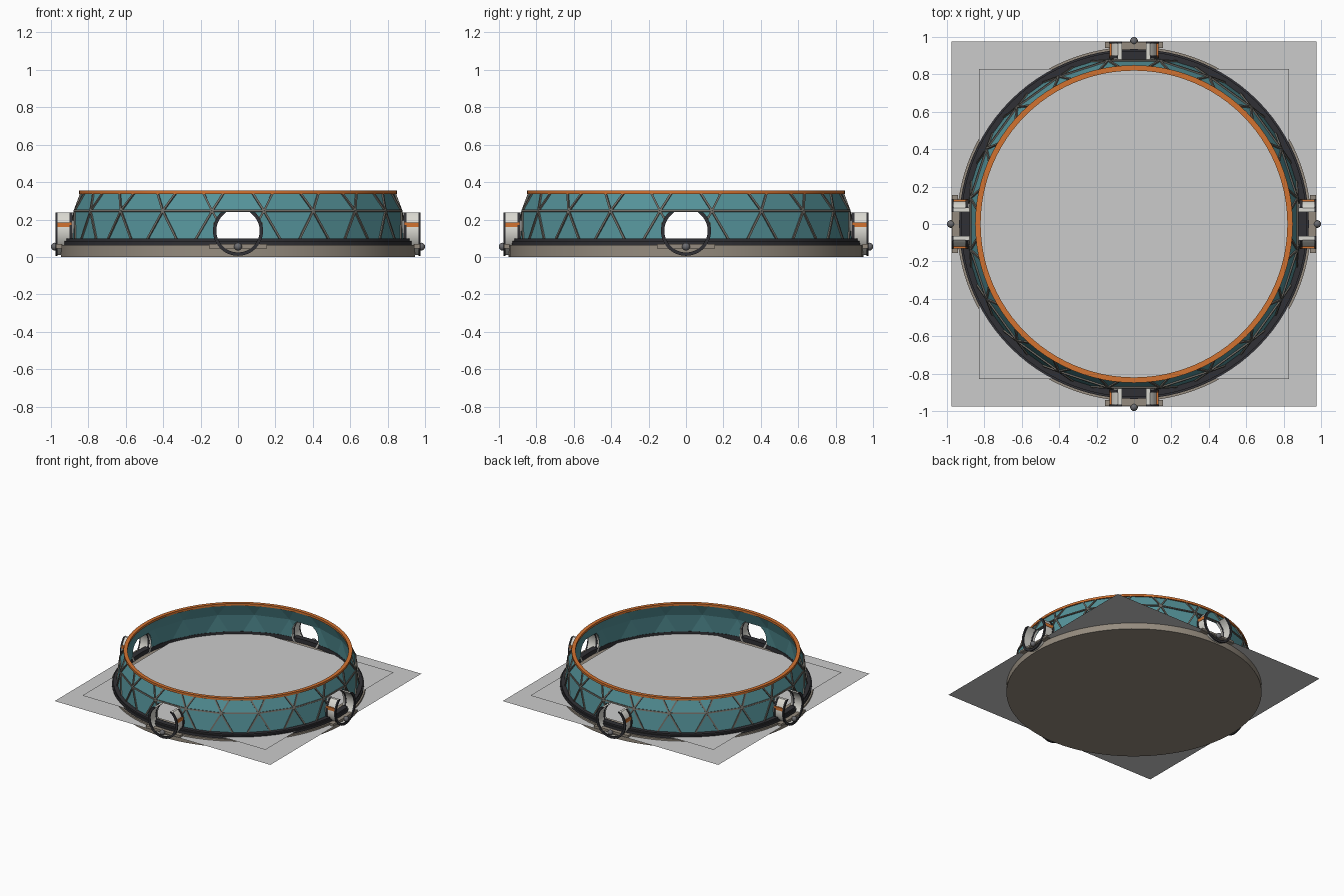
import bpy, bmesh, math
from mathutils import Vector, Matrix

if "Cube" in bpy.data.objects:
    bpy.data.objects.remove(bpy.data.objects["Cube"])


def mat(name, rgb):
    m = bpy.data.materials.new(name)
    m.diffuse_color = (*rgb, 1)
    m.use_nodes = True
    m.node_tree.nodes["Principled BSDF"].inputs["Base Color"].default_value = m.diffuse_color
    return m


TEAL = mat("teal", (0.09, 0.29, 0.32))
STRUT = mat("strut", (0.16, 0.15, 0.13))
STONE = mat("stone", (0.30, 0.26, 0.21))
DARK = mat("dark", (0.03, 0.03, 0.035))
ORANGE = mat("orange", (0.65, 0.17, 0.03))
WHITE = mat("white", (0.70, 0.69, 0.64))
METAL = mat("metal", (0.15, 0.15, 0.16))


def finish(bm, name, material=None, smooth=False):
    me = bpy.data.meshes.new(name)
    bm.to_mesh(me)
    bm.free()
    ob = bpy.data.objects.new(name, me)
    bpy.context.collection.objects.link(ob)
    if material:
        me.materials.append(material)
    if smooth:
        bpy.ops.object.select_all(action='DESELECT')
        ob.select_set(True)
        bpy.context.view_layer.objects.active = ob
        bpy.ops.object.shade_smooth_by_angle(angle=math.radians(35))
    return ob


def lathe(profile, segs=96):
    """Revolve a closed (radius, z) profile around z."""
    bm = bmesh.new()
    rows = []
    for i in range(segs):
        a = 2 * math.pi * i / segs
        rows.append([bm.verts.new((r * math.cos(a), r * math.sin(a), z)) for r, z in profile])
    n = len(profile)
    for i in range(segs):
        p, q = rows[i], rows[(i + 1) % segs]
        for j in range(n):
            bm.faces.new((p[j], q[j], q[(j + 1) % n], p[(j + 1) % n]))
    bmesh.ops.recalc_face_normals(bm, faces=bm.faces)
    return bm


def box(bm, size, matrix):
    return bmesh.ops.create_cube(bm, size=1, matrix=matrix @ Matrix.Diagonal((*size, 1)))


def rect(r0, r1, z0, z1):
    return [(r0, z0), (r1, z0), (r1, z1), (r0, z1)]


def trim_top(bm, z):
    cut = bmesh.ops.bisect_plane(bm, geom=bm.verts[:] + bm.edges[:] + bm.faces[:],
                                 plane_co=(0, 0, z), plane_no=(0, 0, 1), clear_outer=True)
    bmesh.ops.holes_fill(bm, edges=[e for e in cut["geom_cut"] if isinstance(e, bmesh.types.BMEdge)])
    bmesh.ops.recalc_face_normals(bm, faces=bm.faces)


PORT_Z, PORT_TOP = 0.14, 0.237


def port_ring(r0, r1, y0, y1):
    """Ring around the portal axis (facing -y), open at the top."""
    bm = lathe(rect(r0, r1, y0, y1), 48)
    bmesh.ops.transform(bm, verts=bm.verts,
                        matrix=Matrix.Translation((0, 0, PORT_Z)) @ Matrix.Rotation(math.pi / 2, 4, 'X'))
    trim_top(bm, PORT_TOP)
    return bm


# foundation disc and the two ground sheets
bm = bmesh.new()
bmesh.ops.create_cone(bm, cap_ends=True, segments=96, radius1=0.947, radius2=0.947, depth=0.064,
                      matrix=Matrix.Translation((0, 0, 0.032)))
finish(bm, "foundation", STONE, True)
for name, half, z in (("ground_sheet", 0.977, 0.05), ("floor_sheet", 0.83, 0.078)):
    bm = bmesh.new()
    bmesh.ops.create_grid(bm, x_segments=1, y_segments=1, size=half, matrix=Matrix.Translation((0, 0, z)))
    finish(bm, name)

# stepped dark sill and orange top rim
finish(lathe([(0.88, 0.064), (0.935, 0.064), (0.935, 0.085), (0.925, 0.085), (0.925, 0.098), (0.88, 0.098)]),
       "sill_ring", DARK, True)
finish(lathe(rect(0.82, 0.849, 0.337, 0.355)), "top_rim", ORANGE, True)

# geodesic wall: three staggered rows of vertices, trimmed top and bottom
N = 20
bm = bmesh.new()
rows = []
for r, z, off in ((0.91, 0.0, 0), (0.882, 0.245, 0.5), (0.79, 0.46, 0)):
    rows.append([bm.verts.new((r * math.cos(2 * math.pi * (i + off) / N),
                               r * math.sin(2 * math.pi * (i + off) / N), z)) for i in range(N)])
a, b, c = rows
for i in range(N):
    j = (i + 1) % N
    for f in ((a[i], a[j], b[i]), (b[i], a[j], b[j]), (b[i], b[j], c[j]), (c[i], b[i], c[j])):
        bm.faces.new(f)
for z, n in ((0.345, 1), (0.07, -1)):
    bmesh.ops.bisect_plane(bm, geom=bm.verts[:] + bm.edges[:] + bm.faces[:],
                           plane_co=(0, 0, z), plane_no=(0, 0, n), clear_outer=True)

# struts along every inner edge of the wall
sb = bmesh.new()
for e in bm.edges:
    if e.is_boundary:
        continue
    p, q = e.verts[0].co, e.verts[1].co
    d = (q - p).normalized()
    out = (e.link_faces[0].normal + e.link_faces[1].normal)
    if out.length < 0.1:
        out = Vector((p.x + q.x, p.y + q.y, 0))
    side = d.cross(out).normalized()
    out = side.cross(d)
    m = Matrix((d, side, out)).transposed().to_4x4()
    m.translation = (p + q) / 2
    box(sb, ((q - p).length, 0.011, 0.016), m)
wall = finish(bm, "geodesic_wall", TEAL)
struts = finish(sb, "wall_struts", STRUT)
sol = wall.modifiers.new("thickness", 'SOLIDIFY')
sol.thickness = 0.012
sol.offset = -1

# portal openings cut through wall, struts and sill
cutters = []
for k in range(4):
    bm = bmesh.new()
    bmesh.ops.create_cone(bm, cap_ends=True, segments=48, radius1=0.12, radius2=0.12, depth=0.4,
                          matrix=Matrix.Translation((0, -0.9, PORT_Z)) @ Matrix.Rotation(math.pi / 2, 4, 'X'))
    trim_top(bm, PORT_TOP + 0.002)
    bmesh.ops.rotate(bm, verts=bm.verts, matrix=Matrix.Rotation(k * math.pi / 2, 3, 'Z'))
    cutters.append(finish(bm, "portal_cutter"))
    cutters[-1].hide_render = True
for ob in (wall, struts):
    bpy.context.view_layer.objects.active = ob
    for cut in cutters:
        mod = ob.modifiers.new("portal", 'BOOLEAN')
        mod.operation = 'DIFFERENCE'
        mod.solver = 'EXACT'
        mod.use_self = ob is struts
        mod.object = cut
    for mod in list(ob.modifiers):
        bpy.ops.object.modifier_apply(modifier=mod.name)
for cut in cutters:
    bpy.data.objects.remove(cut)

# one portal facing the front, then three turned copies
parts = [
    finish(port_ring(0.117, 0.129, 0.87, 0.966), "portal_tube", WHITE, True),
    finish(port_ring(0.116, 0.134, 0.964, 0.975), "portal_outer_flange", DARK, True),
    finish(port_ring(0.116, 0.134, 0.885, 0.9), "portal_inner_flange", DARK, True),
]
bm = bmesh.new()
for s in (-1, 1):
    box(bm, (0.012, 0.075, 0.026), Matrix.Translation((s * 0.124, -0.927, 0.172)))
parts.append(finish(bm, "portal_stripes", ORANGE))
bm = bmesh.new()
box(bm, (0.31, 0.03, 0.022), Matrix.Translation((0, -0.957, 0.057)))
parts.append(finish(bm, "portal_step", STONE))
bm = bmesh.new()
bmesh.ops.create_uvsphere(bm, u_segments=16, v_segments=10, radius=0.021,
                          matrix=Matrix.Translation((0, -0.979, 0.055)))
parts.append(finish(bm, "portal_lamp", METAL, True))
for part in parts:
    for k in range(1, 4):
        copy = part.copy()
        copy.rotation_euler.z = k * math.pi / 2
        bpy.context.collection.objects.link(copy)
